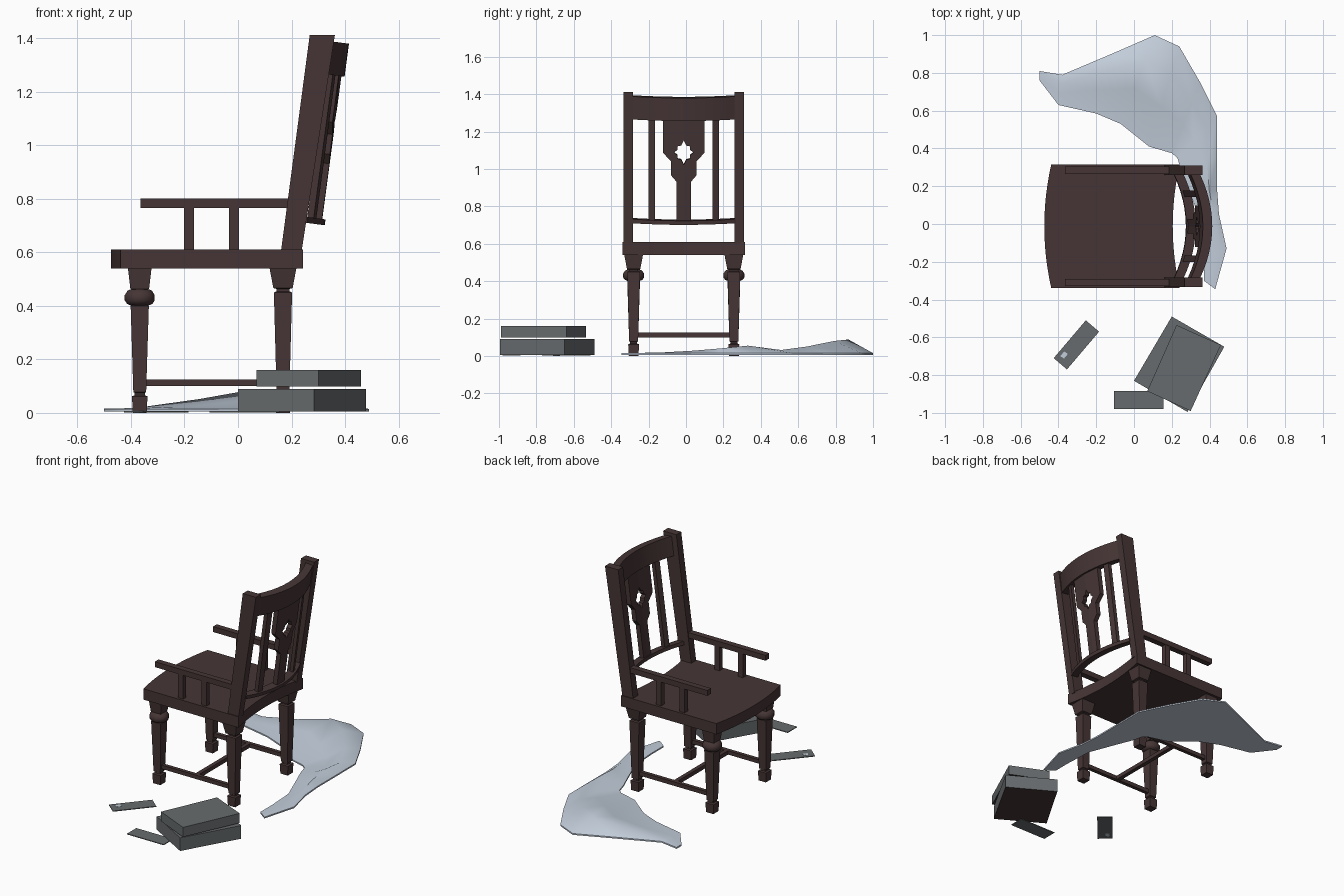
import bpy, bmesh, math
from mathutils import Vector

if "Cube" in bpy.data.objects:
    bpy.data.objects.remove(bpy.data.objects["Cube"])


def material(name, rgb):
    m = bpy.data.materials.new(name)
    m.diffuse_color = (*rgb, 1)
    m.use_nodes = True
    m.node_tree.nodes["Principled BSDF"].inputs["Base Color"].default_value = m.diffuse_color
    return m


WOOD = material("dark_wood", (0.062, 0.036, 0.036))
GREY = material("grey_paper", (0.135, 0.148, 0.153))
CLOTH = material("pale_cloth", (0.54, 0.61, 0.70))
CY = -0.012                       # chair centre line


def finish(name, bm, mats, smooth=None):
    bmesh.ops.recalc_face_normals(bm, faces=bm.faces)
    me = bpy.data.meshes.new(name)
    bm.to_mesh(me)
    bm.free()
    ob = bpy.data.objects.new(name, me)
    bpy.context.collection.objects.link(ob)
    for m in mats:
        me.materials.append(m)
    if smooth:
        bpy.ops.object.select_all(action='DESELECT')
        ob.select_set(True)
        bpy.context.view_layer.objects.active = ob
        bpy.ops.object.shade_smooth_by_angle(angle=math.radians(smooth))
    return ob


def loft(name, rings, mats=(WOOD,), smooth=None):
    """Closed solid through rings of points, capped at both ends."""
    bm = bmesh.new()
    vs = [[bm.verts.new(p) for p in r] for r in rings]
    n = len(vs[0])
    for a, b in zip(vs, vs[1:]):
        for i in range(n):
            bm.faces.new((a[i], a[(i + 1) % n], b[(i + 1) % n], b[i]))
    bm.faces.new(vs[0][::-1])
    bm.faces.new(vs[-1])
    return finish(name, bm, mats, smooth)


def prism(name, outline, z0, z1, mats=(WOOD,), smooth=None):
    return loft(name, [[(x, y, z) for x, y in outline] for z in (z0, z1)], mats, smooth)


def box(name, x0, x1, y0, y1, z0, z1, mats=(WOOD,)):
    return prism(name, [(x0, y0), (x1, y0), (x1, y1), (x0, y1)], z0, z1, mats)


def turned(name, cx, cy, profile, sides=4, smooth=None):
    """Stack of regular rings; the half width is measured across the flats."""
    k = 1 / math.cos(math.pi / sides)
    ang = [math.pi * (2 * i + 1) / sides for i in range(sides)]
    loft(name, [[(cx + r * k * math.cos(a), cy + r * k * math.sin(a), z) for a in ang]
                for z, r in profile], smooth=smooth)


# Seat: bowed front, matching hollow back edge
N = 12
ys = [-0.328 + 0.656 * i / N for i in range(N + 1)]


def bow(y):
    return 0.037 * (1 - (y / 0.328) ** 2)


prism("seat", [(-0.438 - bow(y), y + CY) for y in ys]
      + [(0.242 - bow(y), y + CY) for y in ys[::-1]], 0.54, 0.61, smooth=30)

# Legs, posts, arms and side stretchers on both sides
for s, side in ((-1, "near"), (1, "far")):
    ly = CY + s * 0.268
    turned(f"front_leg_{side}", -0.367, ly,
           [(0, 0.026), (0.062, 0.029), (0.066, 0.019), (0.075, 0.019), (0.078, 0.024),
            (0.40, 0.034), (0.405, 0.022), (0.46, 0.022), (0.463, 0.035), (0.54, 0.044)])
    turned(f"front_leg_ball_{side}", -0.367, ly,
           [(0.40, 0.03), (0.407, 0.047), (0.42, 0.056), (0.44, 0.056),
            (0.457, 0.045), (0.463, 0.03)], 12, 40)
    turned(f"rear_leg_{side}", 0.168, ly,
           [(0, 0.026), (0.062, 0.029), (0.066, 0.019), (0.075, 0.019), (0.078, 0.024),
            (0.45, 0.034), (0.454, 0.024), (0.463, 0.024), (0.466, 0.036), (0.54, 0.05)])
    box(f"side_stretcher_{side}", -0.35, 0.155, ly - 0.012, ly + 0.012, 0.1, 0.125)
    py = CY + s * 0.297
    loft(f"back_post_{side}", [[(x0, py - 0.025, z), (x1, py - 0.025, z),
                                (x1, py + 0.025, z), (x0, py + 0.025, z)]
                               for x0, x1, z in ((0.16, 0.237, 0.6), (0.268, 0.362, 1.412))])
    box(f"arm_{side}", -0.365, 0.2, py - 0.019, py + 0.019, 0.765, 0.8)
    for i, x in enumerate((-0.183, -0.015)):
        box(f"arm_spindle_{side}_{i}", x - 0.018, x + 0.018, py - 0.016, py + 0.016, 0.605, 0.77)

# Cross stretcher
box("cross_stretcher", -0.113, -0.087, CY - 0.26, CY + 0.26, 0.1, 0.125)

# Backrest, laid out in a leaning frame: y across, u up, d towards the rear
TILT = math.radians(7.6)


def lean(y, u, d):
    d += 0.065 * (1 - (y / 0.275) ** 2)
    return (0.21 + u * math.sin(TILT) + d * math.cos(TILT), y + CY,
            0.716 + u * math.cos(TILT) - d * math.sin(TILT))


def bent_bar(name, y0, y1, u0, u1, d0, d1, n=1):
    loft(name, [[lean(y0 + (y1 - y0) * i / n, u, d)
                 for u, d in ((u0, d0), (u1, d0), (u1, d1), (u0, d1))]
                for i in range(n + 1)], smooth=30 if n > 1 else None)


bent_bar("top_rail", -0.278, 0.278, 0.56, 0.684, 0.0, 0.05, 12)
bent_bar("bottom_rail", -0.278, 0.278, 0.0, 0.022, 0.0, 0.05, 12)
for s, side in ((-1, "near"), (1, "far")):
    bent_bar(f"back_slat_{side}", s * 0.172 - 0.017, s * 0.172 + 0.017, 0.01, 0.57, 0.012, 0.036)

# Shaped splat with a pierced star, made as two mirrored halves
HOLE = 0.388
star = [(0, -0.065), (0.014, -0.038), (0.032, -0.034), (0.034, -0.015), (0.052, 0),
        (0.034, 0.015), (0.032, 0.034), (0.014, 0.038), (0, 0.065)]
half = [(0, 0.57), (0.11, 0.57), (0.11, 0.385), (0.068, 0.34), (0.068, 0.265),
        (0.038, 0.23), (0.038, 0.01), (0, 0.01)] + [(y, HOLE + u) for y, u in star]
for s, side in ((-1, "near"), (1, "far")):
    loft(f"splat_{side}", [[lean(s * y, u, d) for y, u in half] for d in (0.008, 0.038)])

# Two stacked books with brown undersides
for name, outline, z0, z1 in (
        ("lower_book", [(0.0, -0.83), (0.283, -0.995), (0.478, -0.65), (0.2, -0.49)], 0.005, 0.09),
        ("upper_book", [(0.07, -0.885), (0.3, -0.99), (0.46, -0.64), (0.225, -0.535)], 0.098, 0.16)):
    ob = prism(name, outline, z0, z1, (GREY, WOOD))
    for p in ob.data.polygons:
        p.material_index = 1 if p.normal.z < -0.5 else 0

# Loose sheets, one with a pale mark on both sides
prism("loose_sheet_angled", [(-0.255, -0.51), (-0.425, -0.71), (-0.355, -0.77), (-0.185, -0.57)],
      0.002, 0.007, (GREY,))
box("loose_sheet_straight", -0.107, 0.155, -0.98, -0.885, 0.002, 0.007, (GREY,))
prism("sheet_mark", [(-0.37, -0.675), (-0.39, -0.7), (-0.37, -0.712), (-0.35, -0.688)],
      0.0005, 0.0085, (CLOTH,))

# Crumpled cloth: outer edge, inner edge, ridge height
rows = [(-0.5, 0.81, -0.5, 0.76, 0.016), (-0.38, 0.79, -0.4, 0.63, 0.018),
        (-0.12, 0.9, -0.2, 0.585, 0.052), (0.11, 1.0, -0.07, 0.53, 0.088),
        (0.24, 0.94, 0.08, 0.41, 0.08), (0.35, 0.75, 0.2, 0.375, 0.05),
        (0.44, 0.57, 0.23, 0.35, 0.032), (0.44, 0.35, 0.25, 0.28, 0.055),
        (0.44, 0.18, 0.29, 0.18, 0.04), (0.45, 0.05, 0.36, 0.0, 0.028),
        (0.49, -0.13, 0.37, -0.18, 0.018), (0.43, -0.345, 0.37, -0.3, 0.015)]
rings = []
for ox, oy, ix, iy, h in rows:
    o, i = Vector((ox, oy, 0)), Vector((ix, iy, 0))
    section = ((0, 0.006), (0, 0.015), (0.28, h), (0.6, max(0.016, h * 0.5)), (1, 0.015), (1, 0.006))
    rings.append([o.lerp(i, t) + Vector((0, 0, z)) for t, z in section])
loft("cloth", rings, (CLOTH,), 50)
